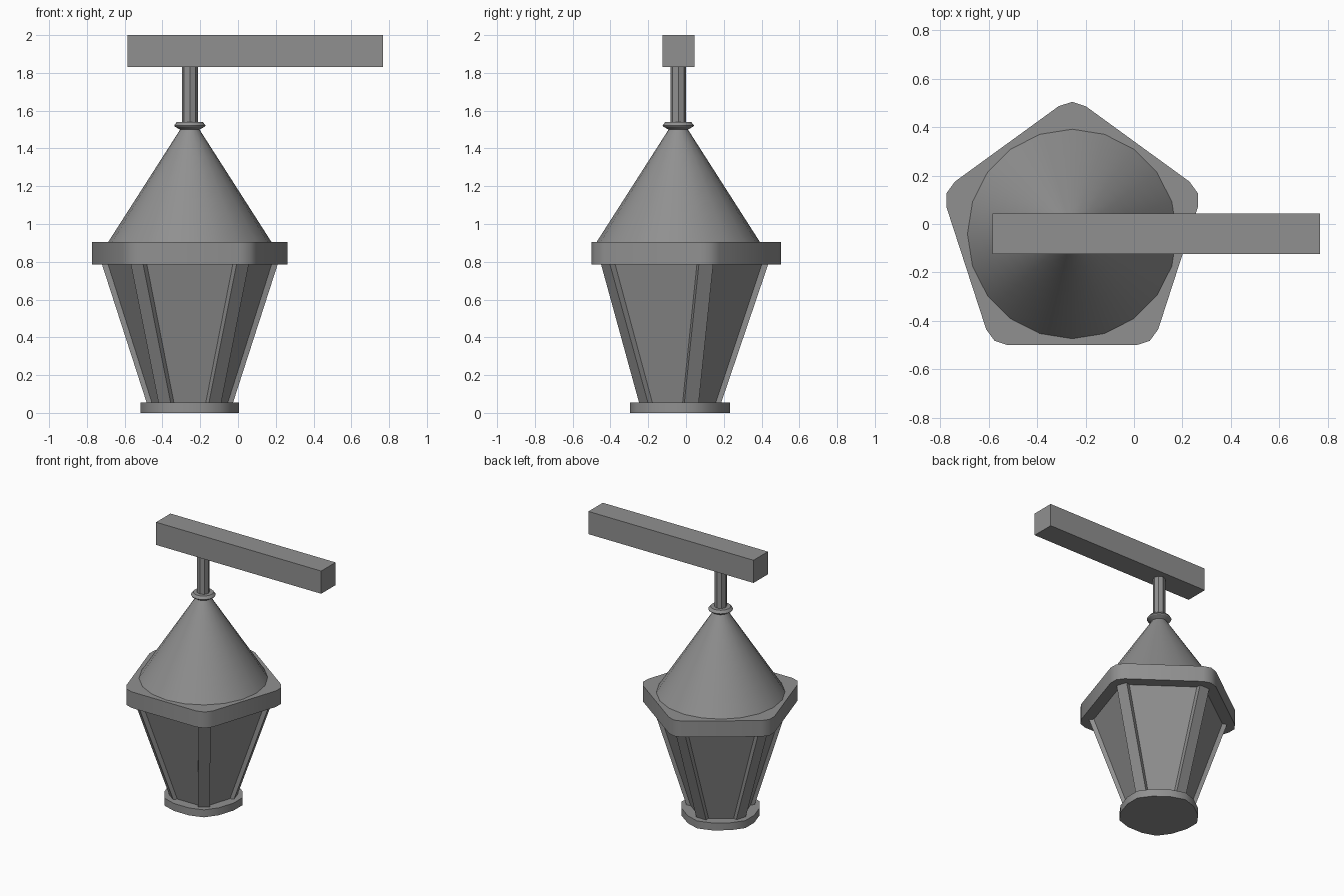
import bpy, bmesh, math
from mathutils import Vector

if "Cube" in bpy.data.objects:
    bpy.data.objects.remove(bpy.data.objects["Cube"])

CX, CY = -0.255, -0.041          # lantern axis
CORNERS = [math.radians(90 + 72 * i) for i in range(5)]

# dark iron grey for every part
IRON = bpy.data.materials.new("dark_iron")
IRON.diffuse_color = (0.28, 0.28, 0.28, 1)
IRON.use_nodes = True
IRON.node_tree.nodes["Principled BSDF"].inputs["Base Color"].default_value = IRON.diffuse_color


def finish(name, bm, smooth=None):
    bmesh.ops.recalc_face_normals(bm, faces=bm.faces)
    me = bpy.data.meshes.new(name)
    bm.to_mesh(me)
    bm.free()
    me.materials.append(IRON)
    ob = bpy.data.objects.new(name, me)
    bpy.context.collection.objects.link(ob)
    if smooth:
        bpy.ops.object.select_all(action='DESELECT')
        ob.select_set(True)
        bpy.context.view_layer.objects.active = ob
        bpy.ops.object.shade_smooth_by_angle(angle=math.radians(smooth))
    return ob


def loft(name, rings, smooth=None):
    """Capped solid through rings of equal point count."""
    bm = bmesh.new()
    loops = [[bm.verts.new(p) for p in ring] for ring in rings]
    n = len(loops[0])
    for a, b in zip(loops, loops[1:]):
        for i in range(n):
            j = (i + 1) % n
            bm.faces.new((a[i], a[j], b[j], b[i]))
    bm.faces.new(loops[0][::-1])
    bm.faces.new(loops[-1])
    return finish(name, bm, smooth)


def circle(r, z, n):
    return [(CX + r * math.cos(math.tau * i / n), CY + r * math.sin(math.tau * i / n), z)
            for i in range(n)]


def pentagon(r, z):
    return [(CX + r * math.cos(a), CY + r * math.sin(a), z) for a in CORNERS]


def round_pentagon(apothem, rho, z):
    """Pentagon whose corners are two-segment arcs of radius rho."""
    d = (apothem - rho) / math.cos(math.radians(36))
    pts = []
    for a in CORNERS:
        for off in (-36, 0, 36):
            t = a + math.radians(off)
            pts.append((CX + d * math.cos(a) + rho * math.cos(t),
                        CY + d * math.sin(a) + rho * math.sin(t), z))
    return pts


# base plate and wide collar
loft("base_plate", [round_pentagon(0.255, 0.17, z) for z in (0, 0.055)], 40)
loft("collar", [round_pentagon(0.459, 0.095, z) for z in (0.786, 0.905)], 40)

# tapered glass body
loft("glass_body", [pentagon(0.226, 0.05), pentagon(0.474, 0.795)])

# flat strut over each glass corner
for k, a in enumerate(CORNERS):
    out = Vector((math.cos(a), math.sin(a), 0))
    side = Vector((-math.sin(a), math.cos(a), 0)) * 0.04
    rings = []
    for r, z in ((0.226, 0.05), (0.479, 0.795)):
        c = Vector((CX, CY, z))
        rings.append([c + out * r - side, c + out * r + side,
                      c + out * (r - 0.06) + side, c + out * (r - 0.06) - side])
    loft(f"corner_post_{k + 1}", rings)

# conical roof (several rows for even shading), neck ring and hanging rod
loft("cone_roof", [circle(0.432 - 0.384 * t / 8, 0.905 + 0.6 * t / 8, 20) for t in range(9)], 30)
loft("neck_ring", [circle(r, z, 20) for r, z in
                   ((0.052, 1.5), (0.08, 1.516), (0.083, 1.522), (0.068, 1.541))], 30)
loft("hanging_rod", [circle(0.042, z, 8) for z in (1.53, 1.84)])

# supporting beam
bm = bmesh.new()
bmesh.ops.create_cube(bm, size=1)
for v in bm.verts:
    v.co = Vector((0.092 + v.co.x * 1.352, -0.04 + v.co.y * 0.168, 1.916 + v.co.z * 0.168))
finish("support_beam", bm)
